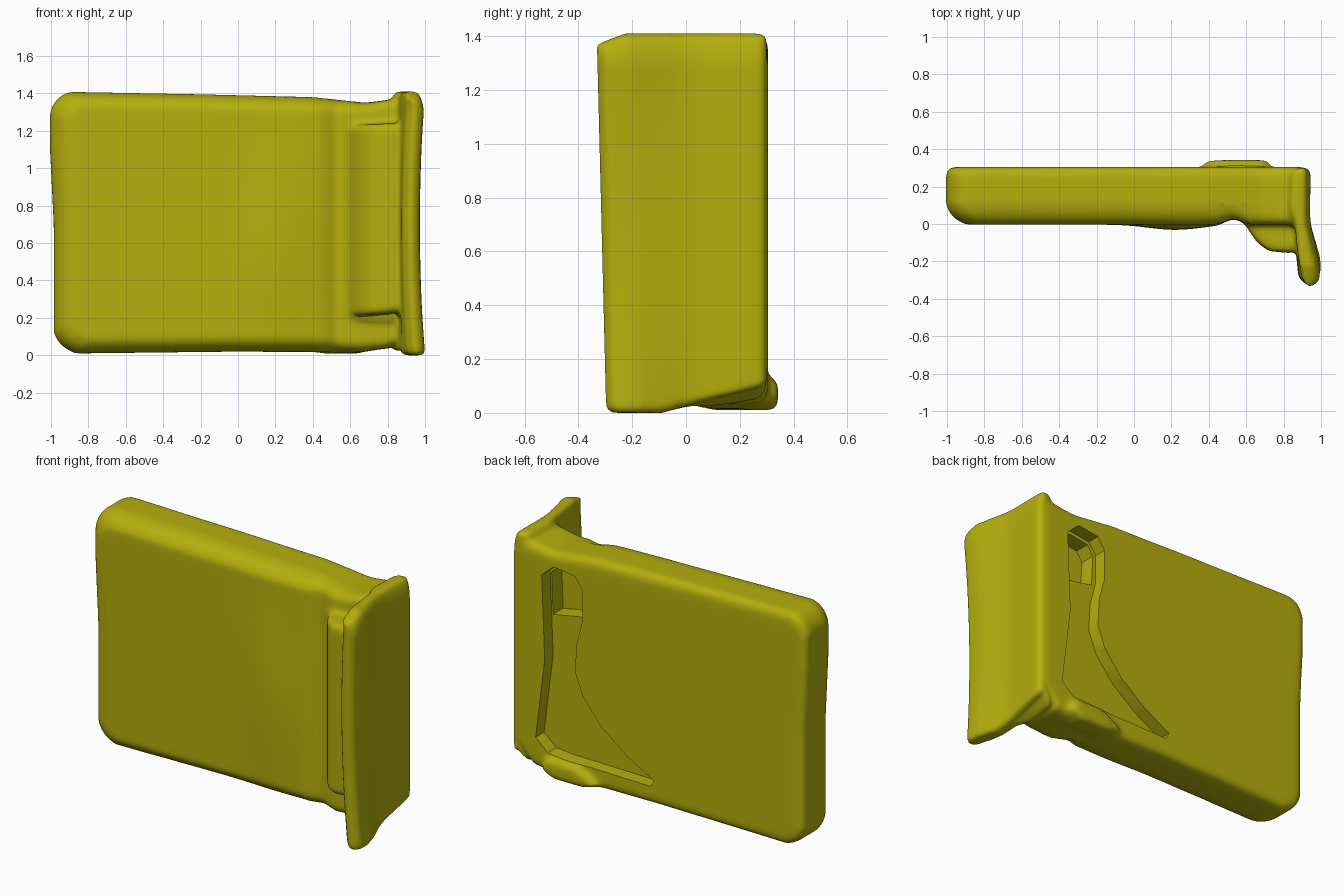
import bpy, bmesh
from math import exp

if "Cube" in bpy.data.objects:
    bpy.data.objects.remove(bpy.data.objects["Cube"])


def prism(name, pts, axis, lo, hi, bevel=0.0):
    """Closed prism from a 2D outline; axis 'y' uses (x, z), axis 'z' uses (x, y)."""
    bm = bmesh.new()
    place = (lambda p, d: (p[0], d, p[1])) if axis == 'y' else (lambda p, d: (p[0], p[1], d))
    a = [bm.verts.new(place(p, lo)) for p in pts]
    b = [bm.verts.new(place(p, hi)) for p in pts]
    bm.faces.new(a)
    bm.faces.new(b)
    n = len(pts)
    for i in range(n):
        j = (i + 1) % n
        bm.faces.new((a[i], a[j], b[j], b[i]))
    bmesh.ops.recalc_face_normals(bm, faces=bm.faces)
    me = bpy.data.meshes.new(name)
    bm.to_mesh(me)
    bm.free()
    ob = bpy.data.objects.new(name, me)
    bpy.context.collection.objects.link(ob)
    if bevel:
        m = ob.modifiers.new("round", 'BEVEL')
        m.width, m.segments, m.limit_method = bevel, 3, 'ANGLE'
        m.angle_limit = 0.6
        apply(ob, m)
    return ob


def apply(ob, mod):
    bpy.context.view_layer.objects.active = ob
    bpy.ops.object.modifier_apply(modifier=mod.name)


def combine(ob, other, operation):
    m = ob.modifiers.new("combine", 'BOOLEAN')
    m.operation, m.object, m.solver = operation, other, 'EXACT'
    apply(ob, m)
    bpy.data.objects.remove(other)


def ramp(v, lo, hi):
    return max(0.0, min(1.0, (v - lo) / (hi - lo)))


# Main slab, outlined as seen from the front
body = prism("bent_panel", [
    (-0.87, 0.01), (0.0, 0.02), (0.65, 0.015), (0.88, 0.05), (0.93, 0.12),
    (0.93, 1.30), (0.88, 1.375), (0.68, 1.35), (0.4, 1.38), (-0.2, 1.395),
    (-0.9, 1.408), (-0.97, 1.38), (-1.005, 1.30), (-1.005, 1.1), (-0.985, 0.7),
    (-0.985, 0.12), (-0.95, 0.05)], 'y', -0.003, 0.305, 0.05)

# Side flange bent forward, outlined as seen from above
flange = prism("side_flange", [
    (0.84, 0.29), (0.92, 0.305), (0.945, 0.28), (0.94, 0.05), (0.95, -0.03),
    (0.985, -0.2), (0.985, -0.3), (0.935, -0.34), (0.89, -0.29), (0.87, -0.15),
    (0.86, 0.0), (0.83, 0.08)], 'z', 0.0, 1.41, 0.03)
combine(body, flange, 'UNION')

# Raised rib beside the flange
rib = prism("front_rib", [(0.52, 0.1), (0.58, 0.01), (0.66, -0.10), (0.72, -0.145),
                          (0.83, -0.155), (0.9, -0.14), (0.9, 0.1)],
            'z', 0.19, 1.24, 0.03)
combine(body, rib, 'UNION')

# Small lip at the lower back edge
lip = prism("back_lip", [(0.34, 0.04), (0.45, 0.01), (0.65, 0.01), (0.74, 0.05),
                         (0.70, 0.13), (0.5, 0.13)], 'y', 0.2, 0.342, 0.03)
combine(body, lip, 'UNION')

# Melt the parts into one soft skin
m = body.modifiers.new("skin", 'REMESH')
m.mode, m.voxel_size = 'VOXEL', 0.014
apply(body, m)
m = body.modifiers.new("soften", 'SMOOTH')
m.factor, m.iterations = 0.5, 12
apply(body, m)

# Uneven surface: soft front rim, shallow swell, flared flange, lifted corner
for v in body.data.vertices:
    x, y, z = v.co
    front = ramp(-y, -0.13, 0.0) ** 2
    fade = 1 - ramp(x, 0.4, 0.8)
    v.co.x += 0.075 * front * ramp(-x, 0.5, 1.0)
    edge = (z - 0.7) / 0.7
    v.co.z -= 0.045 * front * fade * edge ** 3
    if x < 0.62 and y < 0.1:
        v.co.y -= 0.028 * exp(-((x - 0.22) / 0.2) ** 2 - ((z - 0.6) / 0.5) ** 2)
        v.co.y += 0.028 * exp(-((x - 0.53) / 0.06) ** 2)
    if x > 0.84:
        if y < 0:
            t = ramp(-y, 0, 0.25) * ramp(x, 0.84, 0.90)
            v.co.x += t * (0.03 * edge ** 2 - 0.014)
            v.co.y += t * (0.03 - 0.035 * z / 1.4)
        top = ramp(z, 1.28, 1.41) ** 2
        v.co.x -= 0.035 * top * ramp(x, 0.87, 0.97)
        v.co.z -= 0.04 * top * ramp(-y, 0.22, 0.33)
    if x > 0.8 and y > -0.1 and z < 0.3:
        v.co.z += 0.10 * ramp(x, 0.8, 0.9) * ramp(y, -0.1, 0.3) * (1 - max(z, 0) / 0.3)
    # slanted lower end of the rib
    if 0.5 < x < 0.87 and y < -0.02 and 0.1 < z < 0.4:
        v.co.z += 0.04 * ramp(x, 0.55, 0.85) * ramp(0.4 - z, 0, 0.2)

# Shallow open recess in the back, flaring toward the bottom, deeper at its top
recess = prism("recess_cutter", [
    (0.78, 0.22), (0.70, 0.15), (0.6, 0.14), (0.02, 0.13), (0.0, 0.17),
    (0.18, 0.27), (0.35, 0.40), (0.47, 0.55), (0.52, 0.68), (0.51, 0.85),
    (0.47, 1.0), (0.47, 1.18), (0.52, 1.25), (0.66, 1.27), (0.74, 1.2),
    (0.72, 0.7)], 'y', 0.225, 0.6)
combine(body, recess, 'DIFFERENCE')
hollow = prism("deep_pocket_cutter", [(0.50, 0.98), (0.72, 0.94), (0.73, 1.19),
                                      (0.66, 1.25), (0.53, 1.23), (0.49, 1.17)],
               'y', 0.13, 0.4)
combine(body, hollow, 'DIFFERENCE')

# Colour and shading
mat = bpy.data.materials.new("olive_yellow")
mat.diffuse_color = (0.46, 0.43, 0.004, 1)
mat.use_nodes = True
mat.node_tree.nodes["Principled BSDF"].inputs["Base Color"].default_value = mat.diffuse_color
body.data.materials.clear()
body.data.materials.append(mat)
for p in body.data.polygons:
    p.material_index = 0
bpy.ops.object.select_all(action='DESELECT')
body.select_set(True)
bpy.context.view_layer.objects.active = body
bpy.ops.object.shade_smooth_by_angle(angle=0.6)
